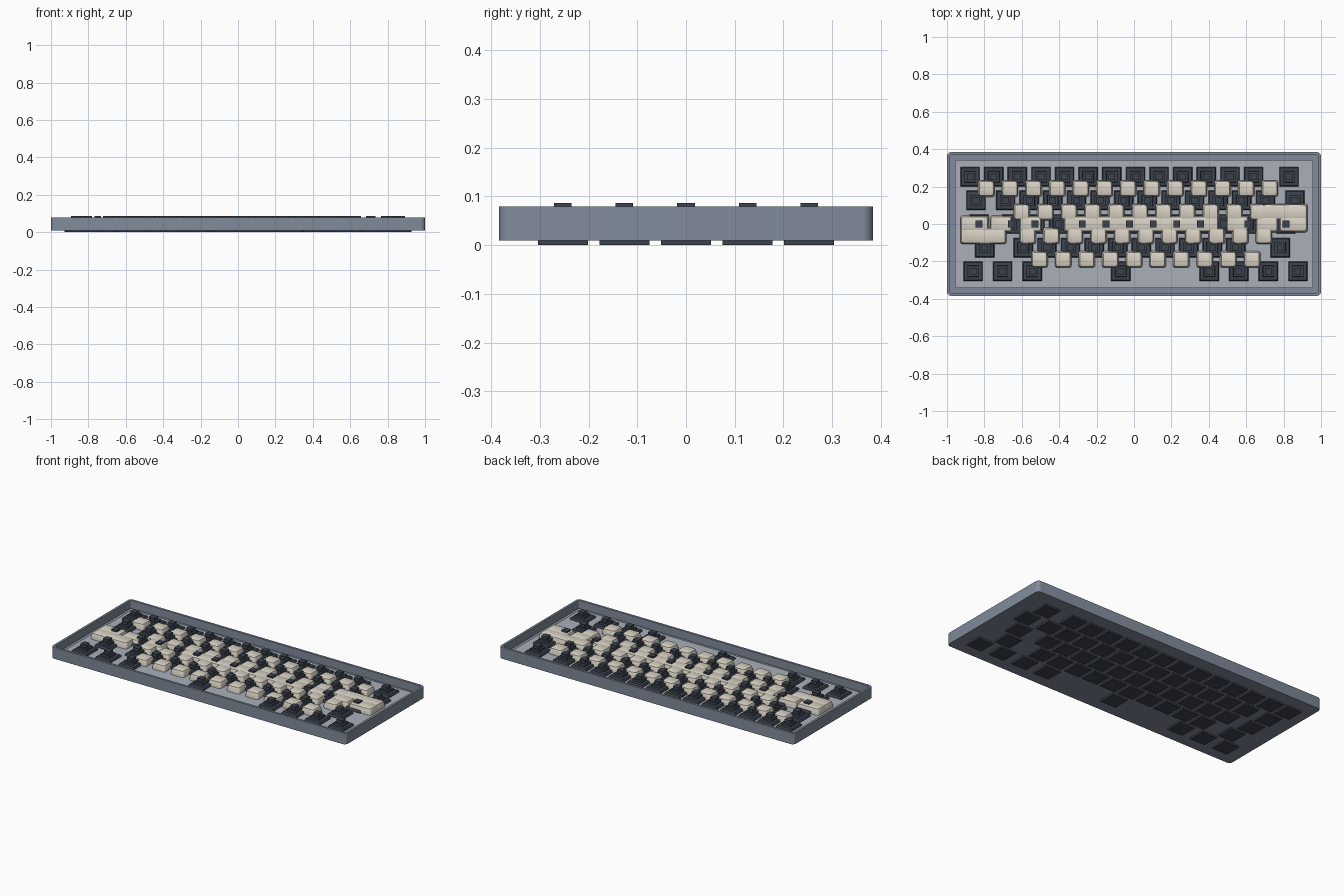
import bpy, bmesh, math

if "Cube" in bpy.data.objects:
    bpy.data.objects.remove(bpy.data.objects["Cube"])

U = 0.1263  # one key pitch


def material(name, rgb):
    m = bpy.data.materials.new(name)
    m.diffuse_color = (*rgb, 1)
    m.use_nodes = True
    m.node_tree.nodes["Principled BSDF"].inputs["Base Color"].default_value = m.diffuse_color
    return m


CASE = material("case_grey", (0.22, 0.26, 0.33))
PLATE = material("plate_silver", (0.40, 0.43, 0.49))
DARK = material("switch_dark", (0.045, 0.055, 0.075))
BEIGE = material("cap_beige", (0.70, 0.65, 0.56))


def ring(bm, cx, cy, w, d, r, z, n):
    """Rounded rectangle of vertices; n = segments per corner (0 = sharp)."""
    pts = []
    for k, (sx, sy) in enumerate([(1, 1), (-1, 1), (-1, -1), (1, -1)]):
        px, py = cx + sx * (w / 2 - r), cy + sy * (d / 2 - r)
        for i in range(n + 1):
            a = math.pi / 2 * (k + (i / n if n else 0))
            off = (r * math.cos(a), r * math.sin(a)) if n else (sx * r, sy * r)
            pts.append(bm.verts.new((px + off[0], py + off[1], z)))
    return pts


def loft(bm, cx, cy, levels, n):
    """Closed solid through levels of (width, depth, radius, z)."""
    rings = [ring(bm, cx, cy, *lv, n) for lv in levels]
    for a, b in zip(rings, rings[1:]):
        for i in range(len(a)):
            j = (i + 1) % len(a)
            bm.faces.new((a[i], a[j], b[j], b[i]))
    bm.faces.new(rings[0][::-1])
    bm.faces.new(rings[-1])


def finish(bm, name, mat, smooth=True):
    bmesh.ops.recalc_face_normals(bm, faces=bm.faces)
    me = bpy.data.meshes.new(name)
    bm.to_mesh(me)
    bm.free()
    me.materials.append(mat)
    ob = bpy.data.objects.new(name, me)
    bpy.context.collection.objects.link(ob)
    if smooth:
        bpy.context.view_layer.objects.active = ob
        bpy.ops.object.select_all(action='DESELECT')
        ob.select_set(True)
        bpy.ops.object.shade_smooth_by_angle(angle=math.radians(35))
    return ob


# Tray case: outer wall, rim, inner wall and floor
bm = bmesh.new()
loft(bm, 0, 0, [(2.0, 0.768, 0.022, 0.01), (2.0, 0.768, 0.022, 0.079),
                (1.972, 0.74, 0.01, 0.079), (1.972, 0.74, 0.01, 0.03)], 5)
finish(bm, "case", CASE)

# Mounting plate
bm = bmesh.new()
loft(bm, 0, 0, [(1.914, 0.682, 0.006, 0.029), (1.914, 0.682, 0.006, 0.04)], 2)
finish(bm, "plate", PLATE)

# Key layout: widths in units for each row, back to front
rows = [[1] * 13 + [2],
        [1.5] + [1] * 12 + [1.5],
        [1.75] + [1] * 11 + [2.25],
        [2.25] + [1] * 10 + [2.75],
        [1.25] * 3 + [6.25] + [1.25] * 4]
keys = []
for r, row in enumerate(rows):
    x = 0
    for w in row:
        keys.append((x + w / 2 - 7.5, 2 - r, w))
        x += w

# Switches: wide base, narrower housing, small stem
bm = bmesh.new()
for x, y, w in keys:
    cx, cy = (x + 0.0625) * U, y * U
    loft(bm, cx, cy, [(0.103, 0.103, 0, 0), (0.103, 0.103, 0, 0.046),
                      (0.094, 0.094, 0, 0.054), (0.06, 0.06, 0, 0.055),
                      (0.058, 0.058, 0, 0.068), (0.036, 0.036, 0, 0.0681),
                      (0.036, 0.036, 0, 0.087)], 0)
finish(bm, "switches", DARK, smooth=False)

# Keycaps: each width forms a group, centred on the board
for size in sorted({k[2] for k in keys}):
    group = [k for k in keys if k[2] == size]
    mx = (min(k[0] for k in group) + max(k[0] for k in group)) / 2
    my = (min(k[1] for k in group) + max(k[1] for k in group)) / 2
    bm = bmesh.new()
    for x, y, w in group:
        a, b = w * U - 0.038, U - 0.038
        loft(bm, (x - mx) * U, (y - my) * U,
             [(a, b, 0.012, 0.03), (a, b, 0.012, 0.052),
              (a - 0.01, b - 0.01, 0.012, 0.069),
              (a - 0.014, b - 0.014, 0.011, 0.0745),
              (a - 0.022, b - 0.022, 0.008, 0.077)], 3)
    finish(bm, "keycaps_%s_unit" % str(size).replace(".", "_"), BEIGE)
